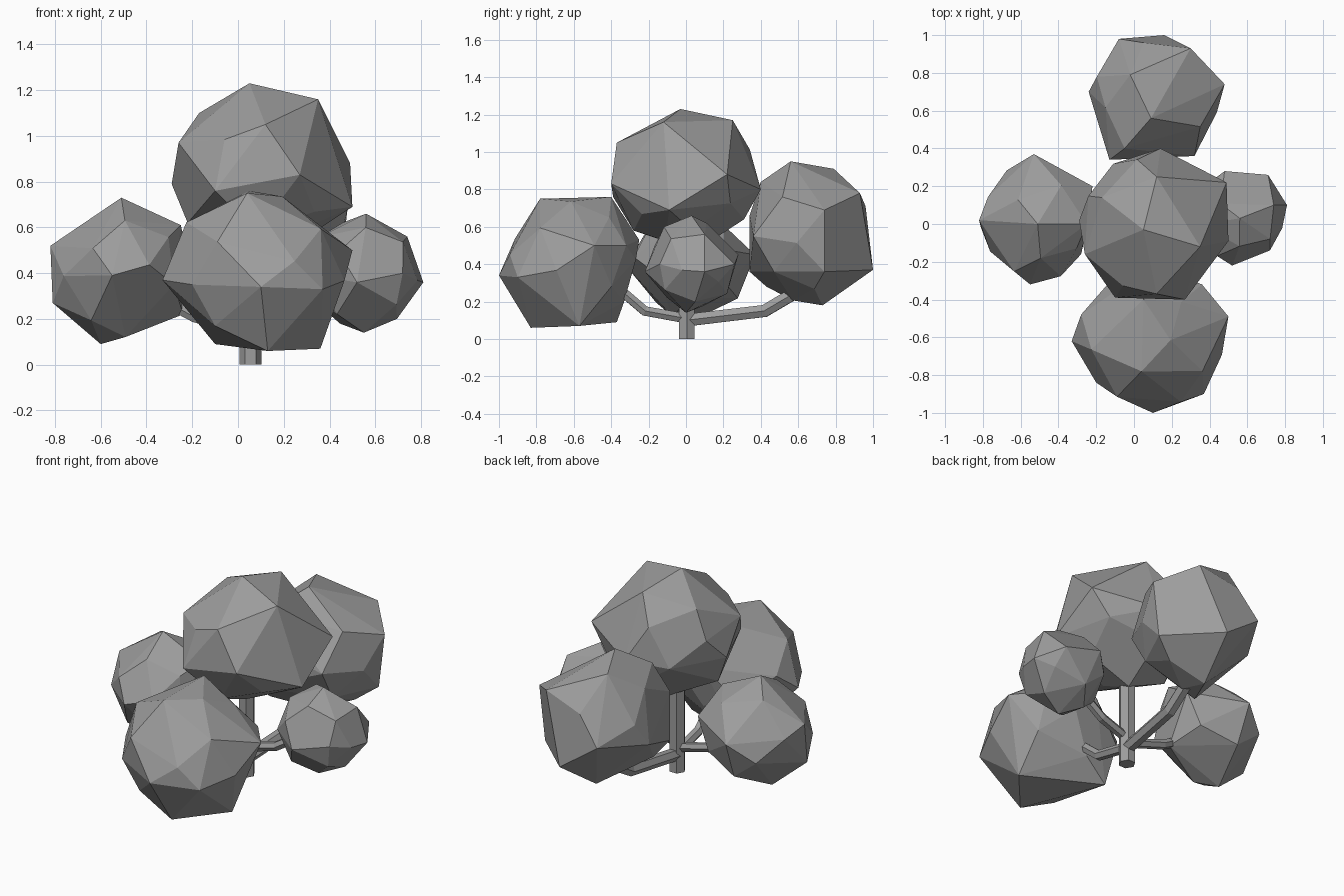
import bpy, bmesh, math
from mathutils import Vector

if "Cube" in bpy.data.objects:
    bpy.data.objects.remove(bpy.data.objects["Cube"])

grey = bpy.data.materials.new("dark_grey")
grey.diffuse_color = (.34, .34, .34, 1)
grey.use_nodes = True
grey.node_tree.nodes["Principled BSDF"].inputs["Base Color"].default_value = grey.diffuse_color


def foliage(name, lo, hi, corners):
    """Faceted clump: hull of an evenly spread ellipsoid plus its prominent corners."""
    lo, hi = Vector(lo), Vector(hi)
    mid, rad = (lo + hi) / 2, (hi - lo) / 2
    corners = [Vector(c) for c in corners]
    points = list(corners)
    n = 24
    for i in range(n):
        h = 1 - 2 * (i + 0.5) / n
        r = math.sqrt(1 - h * h)
        a = i * 2.39996
        d = Vector((r * math.cos(a) * rad.x, r * math.sin(a) * rad.y, h * rad.z))
        p = mid + d * 0.97
        # leave room around the prominent corners so facets stay large
        if all((p - c).length > 0.45 * rad.length / 1.73 for c in corners):
            points.append(p)
    bm = bmesh.new()
    for p in points:
        bm.verts.new(p)
    bmesh.ops.convex_hull(bm, input=bm.verts[:])
    loose = [v for v in bm.verts if not v.link_faces]
    bmesh.ops.delete(bm, geom=loose, context='VERTS')
    bmesh.ops.dissolve_limit(bm, angle_limit=math.radians(5),
                             verts=bm.verts[:], edges=bm.edges[:])
    bmesh.ops.recalc_face_normals(bm, faces=bm.faces[:])
    mesh = bpy.data.meshes.new(name)
    bm.to_mesh(mesh)
    bm.free()
    mesh.materials.append(grey)
    bpy.context.collection.objects.link(bpy.data.objects.new(name, mesh))


def limb(name, path, radius):
    """Six-sided bent wooden limb along a short path."""
    cu = bpy.data.curves.new(name, 'CURVE')
    cu.dimensions = '3D'
    cu.bevel_depth = radius
    cu.bevel_resolution = 1
    cu.use_fill_caps = True
    sp = cu.splines.new('POLY')
    sp.points.add(len(path) - 1)
    for pt, co in zip(sp.points, path):
        pt.co = (*co, 1)
    sp.use_smooth = False
    cu.materials.append(grey)
    bpy.context.collection.objects.link(bpy.data.objects.new(name, cu))


# Foliage clumps
foliage("top_foliage", (-.29, -.41, .50), (.50, .41, 1.21), [
    (.05, -.03, 1.23), (.35, -.12, 1.16), (.12, .25, 1.17), (.12, -.37, 1.05),
    (.27, -.40, .83), (-.10, -.39, .76), (-.26, -.16, .97), (.49, .22, .88),
    (.50, -.09, .69), (-.29, .02, .79), (-.22, 0, .62), (.14, .40, .80),
    (-.17, .14, 1.10), (.08, -.28, .58), (.08, .05, .47)])
foliage("front_foliage", (-.33, -.99, .06), (.49, -.24, .76), [
    (.10, -1.0, .34), (.04, -.78, .75), (.50, -.49, .50), (-.33, -.62, .37),
    (.37, -.90, .33), (.13, -.83, .06), (.36, -.57, .07), (.05, -.40, .76),
    (-.20, -.84, .35), (.06, -.25, .53), (-.10, -.37, .09), (.36, -.32, .50)])
foliage("back_foliage", (-.24, .33, .18), (.46, .99, .94), [
    (.09, .56, .95), (-.02, .79, .91), (.16, 1.0, .37), (.05, .96, .71),
    (-.08, .98, .54), (.30, .93, .78), (.48, .74, .69), (.10, .73, .18),
    (-.13, .34, .36), (-.13, .34, .66), (.32, .36, .55), (-.24, .70, .50),
    (.44, .74, .36), (-.05, .40, .84), (-.08, .43, .28)])
foliage("left_foliage", (-.81, -.32, .10), (-.21, .36, .70), [
    (-.51, 0, .73), (-.82, .02, .52), (-.55, -.32, .39), (-.60, .02, .09),
    (-.81, -.02, .27), (-.25, 0, .61), (-.53, .37, .45), (-.22, .20, .48),
    (-.24, .02, .22), (-.28, -.16, .35)])
foliage("right_foliage", (.29, -.22, .14), (.80, .28, .66), [
    (.56, .03, .66), (.74, .10, .56), (.81, .10, .36), (.71, .26, .40),
    (.52, -.22, .36), (.55, 0, .14), (.48, .28, .45), (.72, -.14, .40)])

# Trunk and the four bent branches
limb("trunk", [(.055, .005, 0), (.055, .005, .62)], .048)
limb("front_branch", [(.055, 0, .11), (.07, -.22, .15), (.08, -.42, .32)], .03)
limb("back_branch", [(.055, 0, .10), (.09, .42, .15), (.11, .64, .28)], .038)
limb("left_branch", [(.055, 0, .14), (-.19, .02, .21), (-.36, .02, .30)], .028)
limb("right_branch", [(.055, 0, .17), (.25, .02, .22), (.44, .03, .34)], .028)
